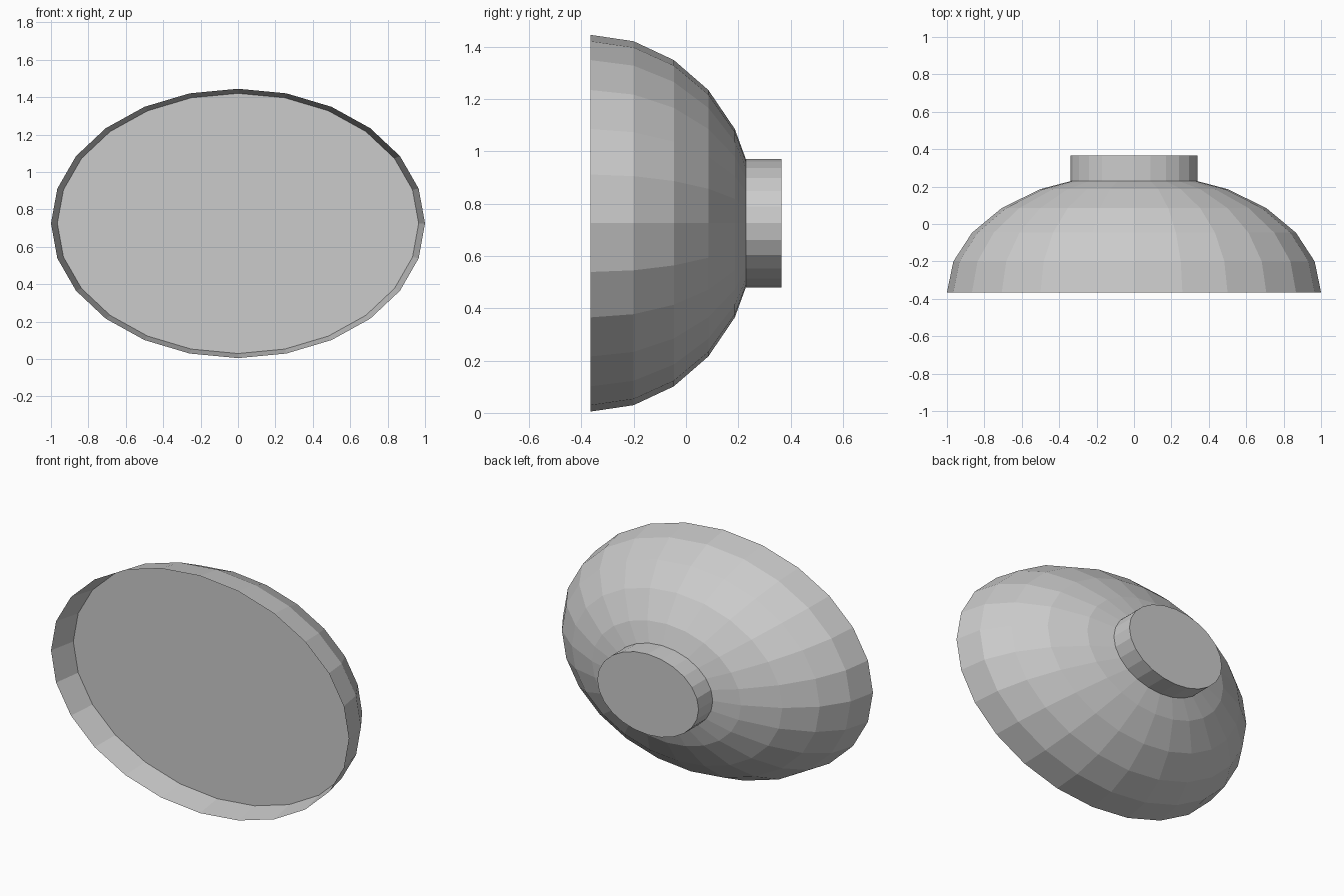
import bpy, bmesh
from math import sin, cos, pi, radians

if "Cube" in bpy.data.objects:
    bpy.data.objects.remove(bpy.data.objects["Cube"])

SIDES = 24
CENTRE_Z = 0.725
SQUASH = 0.72      # height relative to width


def lathe(name, profile, cap_start=False, cap_end=False):
    """Sweep (radius, y) points around the y axis as squashed rings."""
    bm = bmesh.new()
    rings = []
    for r, y in profile:
        rings.append([bm.verts.new((r * cos(2 * pi * i / SIDES), y,
                                    CENTRE_Z + SQUASH * r * sin(2 * pi * i / SIDES)))
                      for i in range(SIDES)])
    for a, b in zip(rings, rings[1:]):
        for i in range(SIDES):
            j = (i + 1) % SIDES
            bm.faces.new((a[i], a[j], b[j], b[i]))
    if cap_start:
        bm.faces.new(rings[0])
    if cap_end:
        bm.faces.new(rings[-1][::-1])
    me = bpy.data.meshes.new(name)
    bm.to_mesh(me)
    bm.free()
    ob = bpy.data.objects.new(name, me)
    bpy.context.collection.objects.link(ob)
    return ob


# Domed shell, open at the front
FRONT, DEPTH = -0.365, 0.637
dome = [(cos(radians(a)), FRONT + DEPTH * sin(radians(a))) for a in range(0, 90, 15)]
lathe("dome_shell", dome, cap_end=True)

# Flat panel set back inside the rim, on the second ring
lathe("front_panel", [dome[1]], cap_start=True)

# Short round stub on the back
lathe("back_stub", [(0.34, 0.2), (0.34, 0.365)], cap_start=True, cap_end=True)
